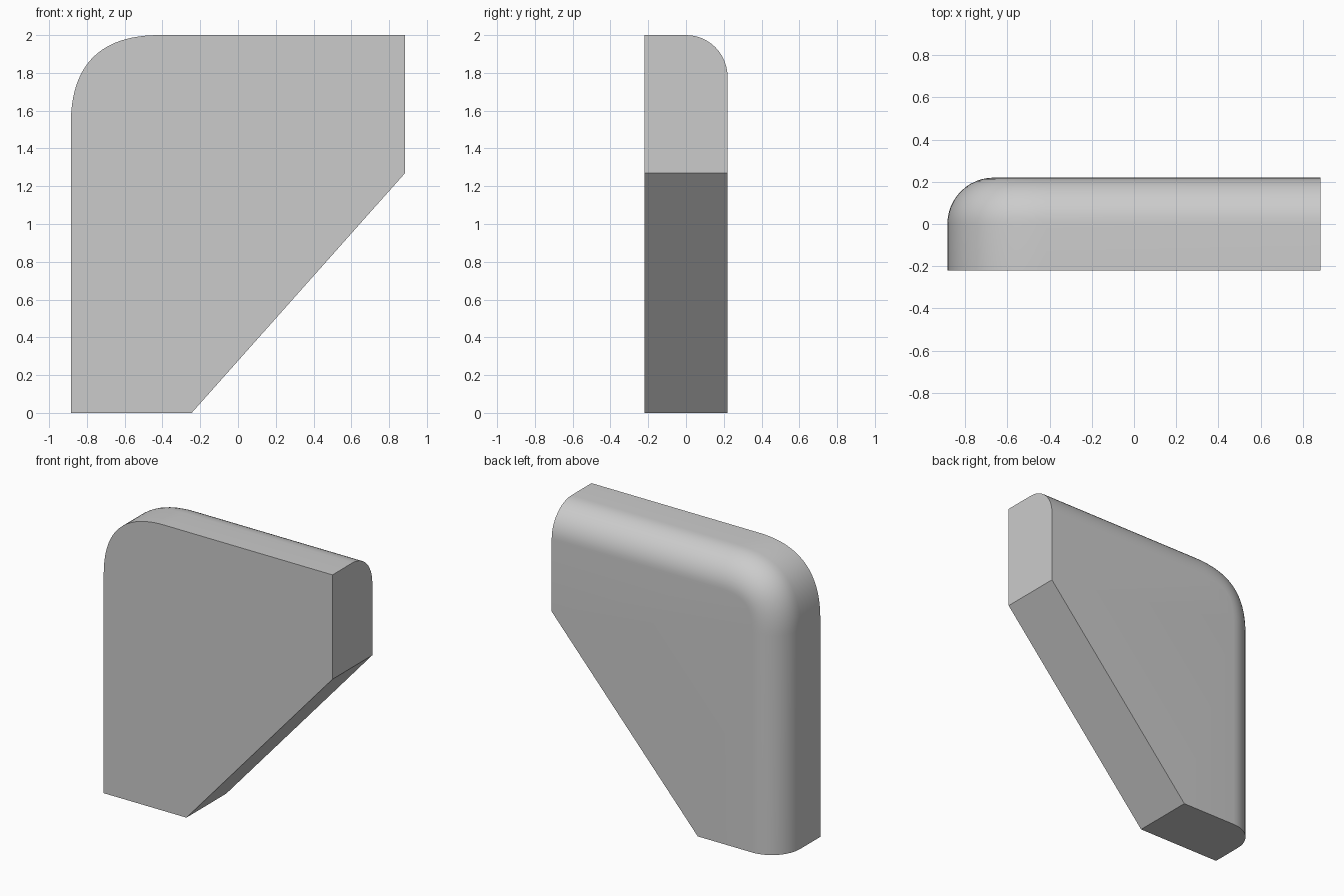
import bpy, bmesh, math
from mathutils import Vector

if "Cube" in bpy.data.objects:
    bpy.data.objects.remove(bpy.data.objects["Cube"])

HALF_W, HALF_D, HEIGHT = 0.885, 0.22, 2.0
CORNER, ROUND = 0.47, 0.22      # front outline corner, back edge rounding
STEPS, ROUND_STEPS = 24, 12


def outline(inset):
    """Outline in x/z with the left and top edges moved inwards."""
    pts = [Vector((-HALF_W + inset, 0))]
    for i in range(STEPS + 1):
        t = i / STEPS
        # soft corner, offset along its normal
        p = Vector((-HALF_W + CORNER * t * t, HEIGHT - CORNER * (1 - t) ** 2))
        normal = Vector((1 - t, -t)).normalized()
        pts.append(p + normal * inset)
    pts += [Vector((HALF_W, HEIGHT - inset)), Vector((HALF_W, 1.27)), Vector((-0.245, 0))]
    return pts


# Depth profile: straight from the front, then a quarter round to the back
profile = [(-HALF_D, 0.0)]
for i in range(ROUND_STEPS + 1):
    a = math.pi / 2 * i / ROUND_STEPS
    profile.append((HALF_D - ROUND + ROUND * math.sin(a), ROUND * (1 - math.cos(a))))

bm = bmesh.new()
rings = [[bm.verts.new((p.x, y, p.y)) for p in outline(inset)] for y, inset in profile]

# Side walls and the two flat caps
for a, b in zip(rings, rings[1:]):
    for i in range(len(a)):
        j = (i + 1) % len(a)
        bm.faces.new((a[i], a[j], b[j], b[i]))
bm.faces.new(rings[0])
bm.faces.new(rings[-1])
bmesh.ops.remove_doubles(bm, verts=bm.verts, dist=1e-5)
bmesh.ops.recalc_face_normals(bm, faces=bm.faces)

mesh = bpy.data.meshes.new("rounded_corner_panel")
bm.to_mesh(mesh)
bm.free()
panel = bpy.data.objects.new("rounded_corner_panel", mesh)
bpy.context.collection.objects.link(panel)
bpy.context.view_layer.objects.active = panel
panel.select_set(True)
bpy.ops.object.shade_smooth_by_angle(angle=math.radians(30))
